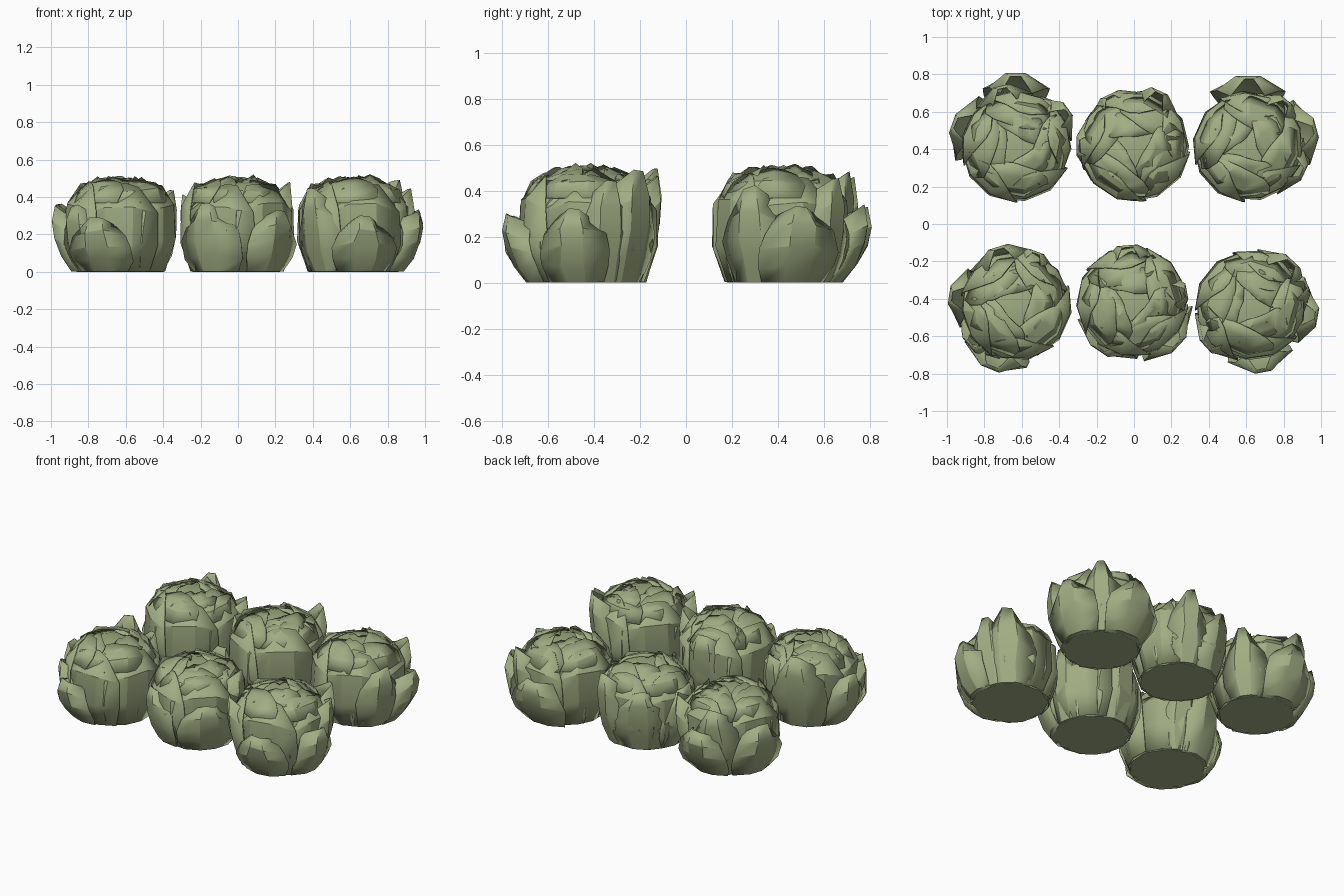
import bpy, bmesh, math, random

if "Cube" in bpy.data.objects:
    bpy.data.objects.remove(bpy.data.objects["Cube"])
rng = random.Random(5)

# Single leaf colour
green = bpy.data.materials.new("sage_green")
green.use_nodes = True
green.diffuse_color = (0.36, 0.42, 0.23, 1)
green.node_tree.nodes["Principled BSDF"].inputs["Base Color"].default_value = green.diffuse_color

# Radius and height along the head, from the flat base to the crown
PROFILE = [(0.235, 0), (0.28, 0.1), (0.294, 0.22), (0.28, 0.34),
           (0.222, 0.435), (0.12, 0.468), (0.0, 0.472)]


def along(t):
    """Point on the head profile for t from 0 (base) to 1 (crown)."""
    t = min(max(t, 0), 0.999) * (len(PROFILE) - 1)
    i = int(t)
    (r0, z0), (r1, z1) = PROFILE[i], PROFILE[i + 1]
    return r0 + (r1 - r0) * (t - i), z0 + (z1 - z0) * (t - i)


def finish(bm, name, centre, thickness=0):
    mesh = bpy.data.meshes.new(name)
    bmesh.ops.recalc_face_normals(bm, faces=bm.faces)
    bm.to_mesh(mesh)
    bm.free()
    mesh.materials.append(green)
    ob = bpy.data.objects.new(name, mesh)
    ob.location = (*centre, 0)
    bpy.context.collection.objects.link(ob)
    if thickness:
        mod = ob.modifiers.new("leaf_thickness", "SOLIDIFY")
        mod.thickness = thickness
        mod.offset = 0
    bpy.ops.object.select_all(action="DESELECT")
    ob.select_set(True)
    bpy.context.view_layer.objects.active = ob
    bpy.ops.object.shade_smooth_by_angle(angle=math.radians(22))


def sheet(bm, point, widths, columns):
    """Leaf surface; point(u, v, w) gives angle, radius and height."""
    rows = []
    for j, w in enumerate(widths):
        v = j / (len(widths) - 1)
        row = []
        for i in range(columns + 1):
            a, r, z = point(2 * i / columns - 1, v, w)
            a += rng.uniform(-0.03, 0.03)
            z = max(0.003, z + (rng.uniform(-0.012, 0.012) if j else 0))
            row.append(bm.verts.new((r * math.cos(a), r * math.sin(a), z)))
        rows.append(row)
    for low, high in zip(rows, rows[1:]):
        for i in range(columns):
            bm.faces.new((low[i], low[i + 1], high[i + 1], high[i]))
    return rows


def wrapped_leaf(bm, angle, half, start, end, lift, twist):
    """Leaf lying on the head, one edge tucked under its neighbour."""
    def point(u, v, w):
        r, z = along(start + (end - start) * (v - 0.1 * v * u * u))
        gap = lift * (0.4 + 0.6 * v) + twist * u
        return angle + half * w * u, r + gap * 0.7, z + gap * v
    sheet(bm, point, [0.9, 1, 0.95, 0.6], 3)


def open_leaf(bm, degrees, reach, top, width=0.18):
    """Broad, nearly flat outer leaf that stands away from the head."""
    angle = math.radians(degrees)
    path = [0, 0.5, 0.85, 1, 0.88]
    base = 0.24 + 0.3 * (reach - 0.3)

    def point(u, v, w):
        out = path[round(v * 4)]
        depth = base + (reach - base) * out - (0.05 + 0.05 * v) * u * u
        side = width * w * u
        return angle + math.atan2(side, depth), math.hypot(side, depth), top * (v - 0.16 * v * u * u)
    foot = sheet(bm, point, [0.75, 0.95, 1, 0.85, 0.45], 3)[0]
    # flat sole that closes the gap to the core
    bm.faces.new([bm.verts.new((0, 0, 0.003))] + foot)


# Centre of each head, then direction, reach, height, width of its open leaves
HEADS = {
    "back_left": ((-0.63, 0.415), [(90, .4, .34, .18), (160, .37, .36), (35, .35, .45, .14),
                                   (105, .34, .47, .16)]),
    "back_middle": ((0, 0.415), [(65, .335, .48, .14), (115, .315, .42), (180, .315, .42)]),
    "back_right": ((0.61, 0.415), [(90, .385, .34, .2), (14, .385, .34, .18), (50, .33, .47, .15),
                                   (335, .34, .42, .16)]),
    "front_left": ((-0.63, -0.435), [(108, .335, .5, .18), (172, .37, .36, .16), (248, .375, .29, .18),
                                     (220, .34, .36, .16), (70, .315, .46, .15)]),
    "front_middle": ((-0.01, -0.415), [(318, .35, .34, .19), (237, .325, .37, .19), (95, .31, .48, .17),
                                       (10, .305, .48, .14)]),
    "front_right": ((0.625, -0.435), [(350, .37, .33, .16), (280, .37, .31, .17), (47, .335, .5, .17),
                                      (222, .335, .45, .17), (20, .33, .45, .14)]),
}

for name, (centre, opened) in HEADS.items():
    turn = rng.uniform(0, math.tau)

    # Solid core with a flat base, just inside the leaves
    bm = bmesh.new()
    sides = 10
    rings = []
    for r, z in PROFILE[:-1]:
        r *= 0.96 if z else 1
        rings.append([bm.verts.new((r * math.cos(turn + math.tau * k / sides),
                                    r * math.sin(turn + math.tau * k / sides), z))
                      for k in range(sides)])
    for low, high in zip(rings, rings[1:]):
        for k in range(sides):
            n = (k + 1) % sides
            bm.faces.new((low[k], low[n], high[n], high[k]))
    bm.faces.new(rings[0][::-1])
    bm.faces.new(rings[-1])
    finish(bm, name + "_core", centre)

    # Overlapping layers: count, half width, start, end, lift, twist
    bm = bmesh.new()
    layers = [(5, 0.78, 0.0, 0.77, 0.016, 0.006),
              (4, 0.9, 0.55, 0.88, 0.018, 0.007),
              (3, 1.1, 0.72, 0.95, 0.025, 0.009)]
    for layer, (count, half, start, end, lift, twist) in enumerate(layers):
        for k in range(count):
            wrapped_leaf(bm, turn + layer * 0.7 + math.tau * k / count + rng.uniform(-0.08, 0.08),
                         half, start, end + rng.uniform(-0.02, 0.02),
                         lift + rng.uniform(-0.003, 0.005), twist)
    finish(bm, name + "_wrapped_leaves", centre, 0.005)

    # Loose outer leaves
    bm = bmesh.new()
    for leaf in opened:
        open_leaf(bm, *leaf)
    finish(bm, name + "_open_leaves", centre, 0.006)
